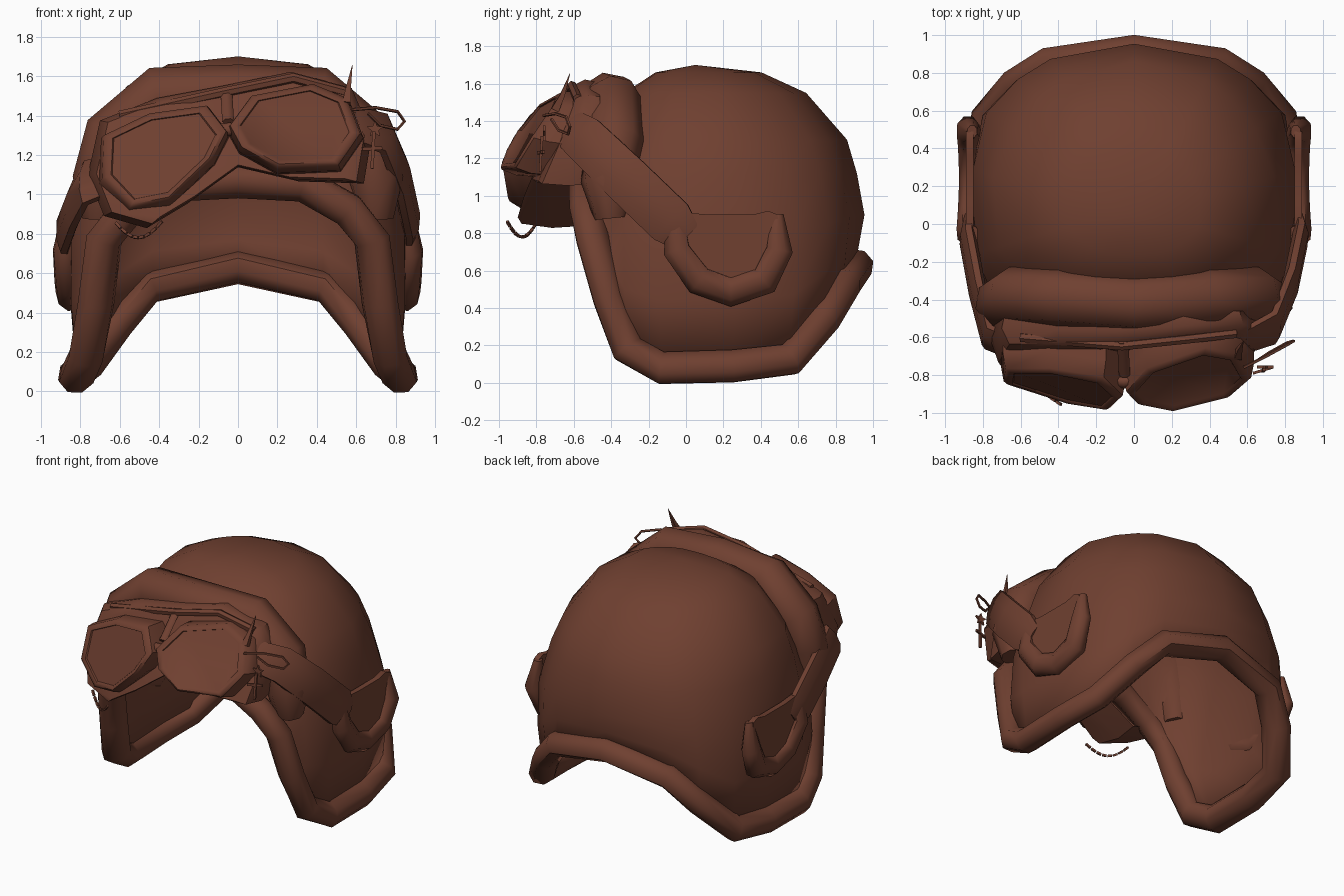
import bpy, bmesh, math
from mathutils import Vector as V

if "Cube" in bpy.data.objects:
    bpy.data.objects.remove(bpy.data.objects["Cube"])

leather = bpy.data.materials.new("brown_leather")
leather.diffuse_color = (0.16, 0.051, 0.03, 1)
leather.use_nodes = True
leather.node_tree.nodes["Principled BSDF"].inputs["Base Color"].default_value = leather.diffuse_color
CY = 0.07  # cap centre in y


def make(name, verts, faces, angle=50):
    me = bpy.data.meshes.new(name)
    me.from_pydata([tuple(v) for v in verts], [], faces)
    bm = bmesh.new()
    bm.from_mesh(me)
    bmesh.ops.recalc_face_normals(bm, faces=bm.faces)
    bm.to_mesh(me)
    bm.free()
    ob = bpy.data.objects.new(name, me)
    bpy.context.collection.objects.link(ob)
    me.materials.append(leather)
    bpy.ops.object.select_all(action='DESELECT')
    ob.select_set(True)
    bpy.context.view_layer.objects.active = ob
    bpy.ops.object.shade_smooth_by_angle(angle=math.radians(angle))
    return ob


def sweep(name, pts, ra, rb, n=8, closed=False, out=None, taper=None):
    """Oval tube; ra is the half size outward from the head, rb across."""
    pts = [V(p) for p in pts]
    m, verts, faces = len(pts), [], []
    for i, p in enumerate(pts):
        a = pts[i - 1] if closed or i else p
        b = pts[(i + 1) % m] if closed or i < m - 1 else p
        t = (b - a).normalized()
        o = V(out) if out else p - V((0, CY, 0.75))
        o = (o - t * o.dot(t)).normalized()
        s = t.cross(o)
        k = taper[i] if taper else 1
        for j in range(n):
            w = math.tau * (j + 0.5) / n
            verts.append(p + o * ra * k * math.cos(w) + s * rb * k * math.sin(w))
    for i in range(m if closed else m - 1):
        for j in range(n):
            q, k = (i + 1) % m, (j + 1) % n
            faces.append((i * n + j, i * n + k, q * n + k, q * n + j))
    if not closed:
        faces += [tuple(range(n)), tuple(range((m - 1) * n, m * n))]
    return make(name, verts, faces)


def loft(name, loops, caps=(True, True), angle=40):
    """Skin through loops that share one vertex count."""
    n = len(loops[0])
    verts = [v for l in loops for v in l]
    faces = [(i * n + j, i * n + (j + 1) % n, (i + 1) * n + (j + 1) % n, (i + 1) * n + j)
             for i in range(len(loops) - 1) for j in range(n)]
    if caps[0]:
        faces.append(tuple(range(n)))
    if caps[1]:
        faces.append(tuple(range(len(verts) - n, len(verts))))
    return make(name, verts, faces, angle)


def mirrored(half):
    return half + [(-x, y, z) for x, y, z in reversed(half) if x > 1e-4]


# Lower edge of the cap, front centre round the ear flap to the back centre
edge = mirrored([(0, -0.53, 1.07), (0.33, -0.53, 1.05), (0.56, -0.53, 0.92), (0.68, -0.50, 0.77),
                 (0.72, -0.41, 0.45), (0.77, -0.31, 0.18), (0.815, -0.13, 0.08), (0.82, 0.25, 0.09),
                 (0.775, 0.55, 0.125), (0.62, 0.73, 0.34), (0.45, 0.84, 0.53), (0, 0.905, 0.63)])
# Girth profiles: z, x scale, y scale
girth = [(0, .88, .88), (.1, .9, .9), (.6, .945, .97), (.95, .95, 1.045), (1.3, .84, .925), (1.55, .635, .67),
         (1.66, .40, .39), (1.7, 0, 0)]


def g(z, k):
    for a, b in zip(girth, girth[1:]):
        if z <= b[0]:
            return a[k] + (b[k] - a[k]) * (z - a[0]) / (b[0] - a[0])
    return 0


def cap_point(x, y, z, h):
    """Edge point raised to height h, with the plan growing rounder upward."""
    bx, by = x / g(z, 1), (y - CY) / g(z, 2)
    r = math.hypot(bx / .91, by / (.865 if by > 0 else .62))
    t = min(1, max(0, (h - .55) / .75)) if h > z else 0
    k = 1 + t * (min(1, 1 / r) - 1)
    return (bx * k * g(h, 1), CY + by * k * g(h, 2), h)


# Cap shell: columns rise from the edge to the crown
rings = []
for lo, hi in [(0, 0), (.3, 0), (.6, 0), (0, 1.12), (0, 1.3), (0, 1.55), (0, 1.66)]:
    rings.append([cap_point(x, y, z, max(hi, z + 0.01) if hi else z + lo * max(0.03, 1.4 * (0.95 - z)))
                  for x, y, z in edge])
n = len(edge)
cap_verts = [v for r in rings for v in r] + [(0, 0.05, 1.70)]
cap_faces = [(i * n + j, i * n + (j + 1) % n, (i + 1) * n + (j + 1) % n, (i + 1) * n + j)
             for i in range(len(rings) - 1) for j in range(n)]
top = (len(rings) - 1) * n
cap_faces += [(top + j, top + (j + 1) % n, len(cap_verts) - 1) for j in range(n)]
cap = make("cap_shell", cap_verts, cap_faces, 70)
mod = cap.modifiers.new("thickness", 'SOLIDIFY')
mod.thickness, mod.offset = 0.05, -1

# Padded trim around the opening
sweep("edge_trim", edge, 0.10, 0.088, closed=True)

# Turned-up brow roll
roll = [(0.70, -0.40, 0.88), (0.70, -0.42, 1.07), (0.64, -0.38, 1.29), (0.40, -0.39, 1.50), (0, -0.42, 1.51)]
sweep("brow_roll", roll + [(-x, y, z) for x, y, z in reversed(roll[:-1])], 0.15, 0.155,
      taper=[.6, .95, 1, 1, 1, 1, 1, .95, .6])

# Ear cups: U-shaped pad with a pocket inside
for side, tag in ((1, "right"), (-1, "left")):
    u = [(-.06, .90), (-.05, .71), (.07, .55), (.24, .49), (.42, .55), (.50, .71), (.49, .90)]
    sweep(tag + "_ear_pad", [(side * (.88 - .12 * abs(.7 - z)), y, z) for y, z in u], 0.07, 0.085,
          out=(side, 0, -.25), taper=[.6, .9, 1, 1, 1, .9, .4])
    pocket = u + [(.44, .92), (.36, .90), (.12, .90), (.0, .91)]
    loft(tag + "_ear_pocket", [[(side * x, y, z) for y, z in pocket] for x in (.85, .89)])

# Goggle straps
sweep("right_strap", [(.58, -.62, 1.36), (.74, -.55, 1.31), (.83, -.32, 1.09), (.88, -.08, .86), (.87, .0, .78)],
      0.045, 0.14, out=(1, -.3, .2), taper=[.8, .95, 1, 1, .7])
sweep("left_strap", [(-.62, -.66, 1.10), (-.77, -.60, 1.06), (-.83, -.35, .95), (-.88, -.08, .82), (-.87, .02, .75)],
      0.045, 0.14, out=(-1, -.3, .2), taper=[.8, .95, 1, 1, .7])

# Goggles: lopsided gasket against the brow
gasket = [(-.68, 1.37), (-.40, 1.48), (-.08, 1.54), (.26, 1.61), (.56, 1.53), (.66, 1.30), (.62, 1.06),
          (.30, 1.07), (.0, 1.14), (-.25, .96), (-.45, .84), (-.66, .90), (-.74, 1.10)]


def back(x, z, off, slope=.15):
    return off + 0.12 * x * x + slope * (z - 1.2)


def gasket_loop(s, off, slope):
    return [(x * s, back(x, z, off, slope), 1.22 + (z - 1.22) * s) for x, z in gasket]


loft("goggle_gasket", [gasket_loop(.88, -.78, .4), gasket_loop(.97, -.76, .4), gasket_loop(1.03, -.65, .25),
                       gasket_loop(1.0, -.53, .1)], caps=(True, False))


def front(x, z):
    d = max(z, 1.12) - 1.12
    return min(-.64, -1.0 + .2 * d + 1.05 * d * d + (.24 if x > 0 else .32) * max(0, abs(x) - .2))


# Lens housings with raised rims and recessed glass
lenses = {"right": [(-.04, 1.35), (.07, 1.50), (.38, 1.56), (.55, 1.49), (.62, 1.31), (.51, 1.15), (.20, 1.14), (.02, 1.24)],
          "left": [(-.06, 1.32), (-.16, 1.45), (-.45, 1.41), (-.68, 1.30), (-.69, 1.08), (-.55, .93), (-.35, .97), (-.13, 1.18)]}
for tag, poly in lenses.items():
    cx, cz = (sum(p[k] for p in poly) / len(poly) for k in (0, 1))

    def loop(scale, dy, flat=None, drop=0):
        res = []
        for x, z in poly:
            x, z = cx + (x - cx) * scale, cz + (z - cz) * scale
            y = back(x, z, flat, .3) if flat else front(x, z)
            res.append((x, y + dy, z - drop))
        return res
    loft(tag + "_lens", [loop(1.05, 0, -.64, .04), loop(1.05, .09, None, .02), loop(1.0, .01), loop(.93, 0),
                         loop(.85, .008), loop(.83, .02)], caps=(False, True), angle=45)

# Nose bridge and the crossed braces on top of the frame
sweep("nose_bridge", [(-.13, -.83, 1.32), (-.05, -.84, 1.33), (.05, -.82, 1.35)], .03, .035)
sweep("centre_brace", [(-.05, -.80, 1.37), (-.06, -.62, 1.53)], .02, .03, n=6)
sweep("frame_brace", [(-.60, -.60, 1.40), (-.06, -.645, 1.52), (.28, -.61, 1.59), (.54, -.58, 1.52)], .025, .025, n=6)

# Safety pin, spike and hanging cross on the right
pin = [(.58, -.76, 1.43), (.70, -.70, 1.44), (.81, -.64, 1.42), (.845, -.62, 1.37), (.81, -.63, 1.33),
       (.72, -.68, 1.35), (.66, -.72, 1.41)]
sweep("safety_pin", pin, .009, .009, n=5, out=(0.5, -.8, .1))
sweep("spike", [(.55, -.70, 1.46), (.56, -.66, 1.54), (.58, -.62, 1.655)], .03, .03, n=4, out=(0, -1, 0),
      taper=[1, .6, .05])
sweep("cross_upright", [(.68, -.78, 1.13), (.69, -.77, 1.32)], .010, .012, n=4, out=(0, -1, 0))
sweep("cross_arm", [(.63, -.79, 1.23), (.73, -.76, 1.235)], .010, .012, n=4, out=(0, -1, 0))
star = [(.695 + r * math.sin(a), 1.33 + r * math.cos(a)) for a, r in
        ((k * math.pi / 5, .045 if k % 2 == 0 else .02) for k in range(10))]
loft("star_charm", [[(x, y, z) for x, z in star] for y in (-.765, -.75)])

# Small chain hanging under the left lens
for i in range(8):
    t0, t1 = i / 8, (i + .8) / 8
    ends = [(-.62 + .24 * t, -.80 - .16 * t, .90 - .12 * math.sin(math.pi * (.12 + .8 * t))) for t in (t0, t1)]
    sweep("chain_link_%d" % i, ends, .010, .010, n=4, out=(0, -1, .2))
